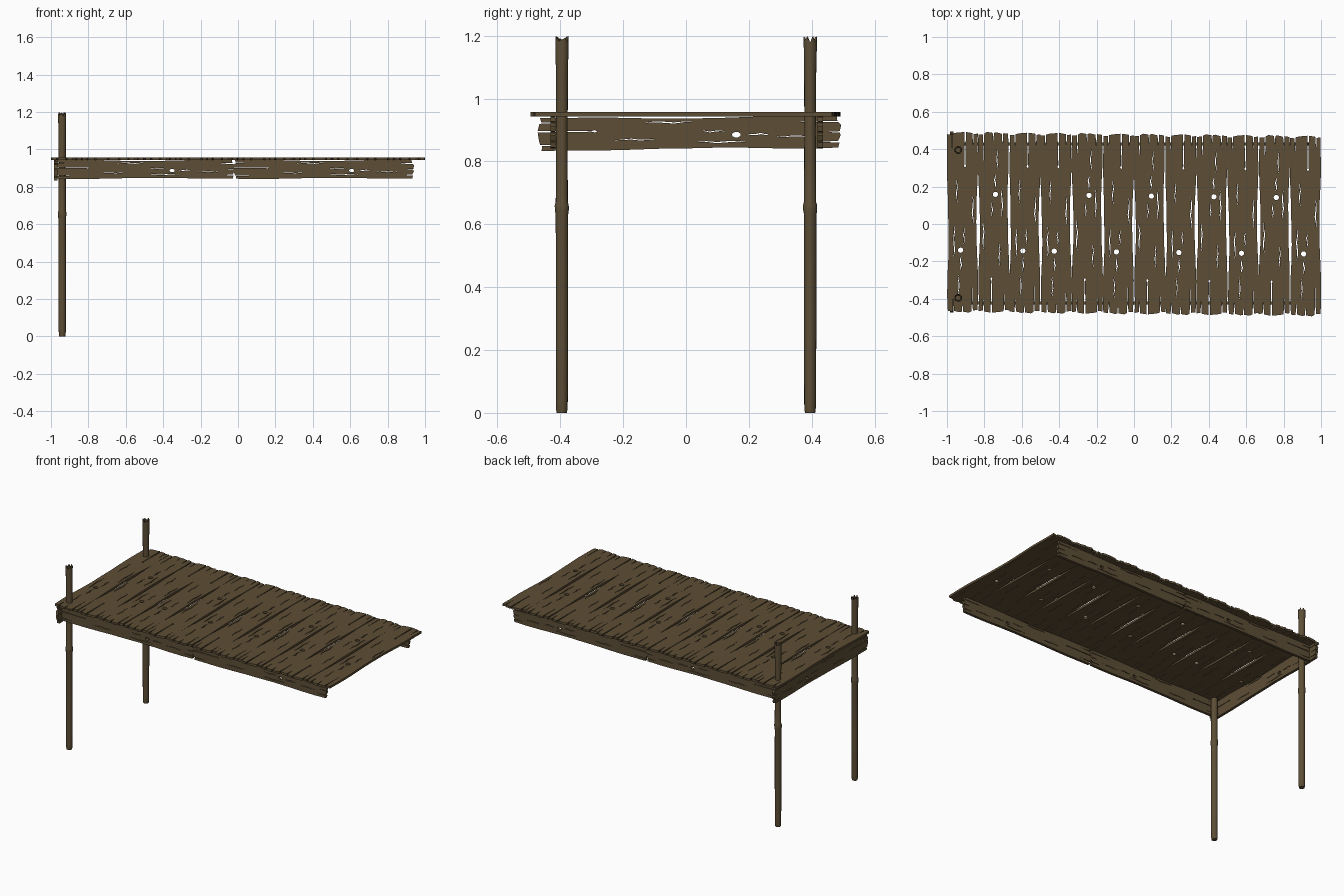
import bpy, bmesh, math
from mathutils import Matrix

if "Cube" in bpy.data.objects:
    bpy.data.objects.remove(bpy.data.objects["Cube"])

wood = bpy.data.materials.new("weathered_wood")
wood.diffuse_color = (0.11, 0.077, 0.037, 1)
wood.use_nodes = True
wood.node_tree.nodes["Principled BSDF"].inputs["Base Color"].default_value = wood.diffuse_color


def slit(u0, u1, v, w):
    """Thin wavering lens-shaped crack, along the board."""
    n = 5
    us = [u0 + (u1 - u0) * i / n for i in range(n + 1)]
    mid = [v + 0.02 * math.sin(i * 2.1 + u0 * 9) for i in range(n + 1)]
    half = [w * math.sin(math.pi * i / n) for i in range(n + 1)]
    low = [(us[i], mid[i] - half[i]) for i in range(n + 1)]
    top = [(us[i], mid[i] + half[i]) for i in range(n - 1, 0, -1)]
    return low + top


def oval(u, v, ru, rv, n):
    return [(u + ru * math.cos(2 * math.pi * i / n), v + rv * math.sin(2 * math.pi * i / n)) for i in range(n)]


# Worn board: length along u, width along v (1 = full width)
outline = [
    (-.470, -.49), (-.30, -.50), (-.20, -.485), (-.10, -.46), (0, -.455), (.10, -.44), (.20, -.455),
    (.30, -.485), (.40, -.49), (.474, -.47),
    # split far end
    (.478, -.32), (.410, -.295), (.474, -.27), (.482, -.10), (.479, -.02), (.430, 0), (.479, .02),
    (.484, .20), (.476, .29), (.330, .31), (.472, .33), (.470, .48),
    (.40, .495), (.30, .50), (.20, .475), (.10, .45), (0, .44), (-.10, .445), (-.20, .475),
    (-.30, .50), (-.40, .485), (-.474, .49),
    # split near end, with the long crack ending in a drilled-looking hole
    (-.470, .36), (-.400, .34), (-.476, .32), (-.482, .11), (-.31, .09), (-.300, .115), (-.292, .08),
    (-.300, .045), (-.31, .07), (-.482, .06), (-.478, -.20), (-.474, -.31), (-.385, -.33), (-.468, -.35)]
holes = [
    oval(.15, -.06, .014, .085, 12),          # knot hole
    slit(-.15, .02, .33, .018), slit(.02, .19, -.27, .018),
    slit(.18, .26, -.05, .02), slit(.275, .40, -.12, .014),
    slit(.03, .12, .05, .014), slit(-.24, -.10, -.18, .014)]


def board_mesh(thickness):
    cu = bpy.data.curves.new("board_outline", 'CURVE')
    cu.dimensions = '2D'
    cu.fill_mode = 'BOTH'
    cu.extrude = thickness / 2
    for pts in [outline] + holes:
        s = cu.splines.new('POLY')
        s.points.add(len(pts) - 1)
        for p, (u, v) in zip(s.points, pts):
            p.co = (u, v, 0, 1)
        s.use_cyclic_u = True
    ob = bpy.data.objects.new("board_outline", cu)
    bpy.context.collection.objects.link(ob)
    dg = bpy.context.evaluated_depsgraph_get()
    me = bpy.data.meshes.new_from_object(ob.evaluated_get(dg))
    bpy.data.objects.remove(ob)
    bm = bmesh.new()
    bm.from_mesh(me)
    bmesh.ops.remove_doubles(bm, verts=bm.verts, dist=1e-5)
    bmesh.ops.recalc_face_normals(bm, faces=bm.faces)
    for f in bm.faces:
        f.smooth = False
    bm.to_mesh(me)
    bm.free()
    me.materials.clear()
    me.materials.append(wood)
    return me


def place(name, me, mat):
    ob = bpy.data.objects.new(name, me)
    ob.matrix_world = mat
    bpy.context.collection.objects.link(ob)
    return ob


def rot(deg, axis):
    return Matrix.Rotation(math.radians(deg), 4, axis)


def wide(w):
    return Matrix.Diagonal((1, w, 1, 1))


# Deck planks, some turned end for end
board = board_mesh(0.014)
turned = [1, 0, 1, 1, 0, 1, 0, 1, 0, 1, 0, 1]
for i, t in enumerate(turned):
    x = -0.917 + i * 1.834 / 11
    y = 0.01 - 0.02 * i / 11
    turn = (-90 if t else 90) + 0.3 * math.sin(i * 2.3)
    place(f"deck_plank_{i + 1}", board, Matrix.Translation((x, y, 0.950)) @ rot(turn, 'Z') @ wide(0.167))

# Side beams, two boards end to end on each side
side = board_mesh(0.017)
for name, y in (("front", -0.423), ("back", 0.427)):
    for k, x in enumerate((-0.502, 0.458)):
        place(f"{name}_beam_{k + 1}", side, Matrix.Translation((x, y, 0.893)) @ rot(90, 'X') @ wide(0.102))

# End beam behind the posts
place("end_beam", side, Matrix.Translation((-0.974, 0.01, 0.890)) @ rot(90, 'Z') @ rot(90, 'X')
      @ rot(0.5, 'Z') @ wide(0.106))

# Posts: turned rings with a knot bulge and a splintered top
rings = [(.0165, 0), (.0185, .012), (.0190, .04), (.0200, .30), (.0200, .63), (.0225, .645), (.0228, .66),
         (.0195, .672), (.0185, .90), (.0195, 1.08), (.0210, 1.15), (.0212, 1.188), (.0150, 1.186), (.0140, 1.165)]
N = 14


def post_mesh():
    bm = bmesh.new()
    loops = []
    for k, (r, z) in enumerate(rings):
        loop = []
        for i in range(N):
            a = 2 * math.pi * i / N
            rr = r * (1 + 0.025 * math.sin(3 * a + k))
            dz = 0.011 * math.sin(i * 2.7) if k in (11, 12) else 0
            loop.append(bm.verts.new((rr * math.cos(a), rr * math.sin(a), z + dz)))
        loops.append(loop)
    for a, b in zip(loops, loops[1:]):
        for i in range(N):
            j = (i + 1) % N
            bm.faces.new((a[i], a[j], b[j], b[i]))
    bm.faces.new(loops[0][::-1])
    bm.faces.new(loops[-1])
    me = bpy.data.meshes.new("post")
    bm.to_mesh(me)
    bm.free()
    me.materials.append(wood)
    return me


for name, y, turn in (("front_post", -0.395, 0), ("back_post", 0.395, 130)):
    ob = place(name, post_mesh(), Matrix.Translation((-0.94, y, 0)) @ rot(turn, 'Z'))
    bpy.ops.object.select_all(action='DESELECT')
    ob.select_set(True)
    bpy.context.view_layer.objects.active = ob
    bpy.ops.object.shade_smooth_by_angle(angle=math.radians(40))
